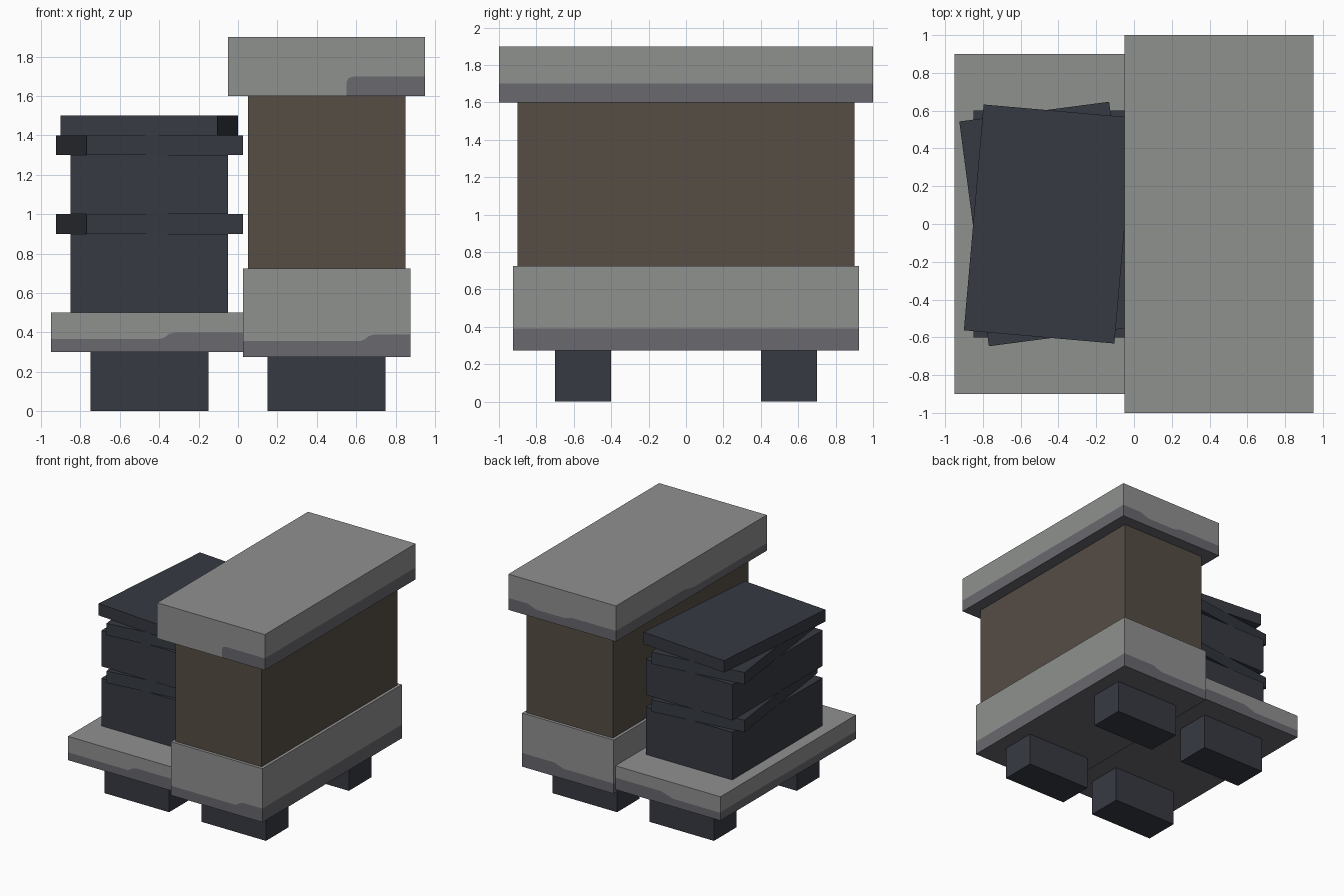
import bpy, bmesh, math

if "Cube" in bpy.data.objects:
    bpy.data.objects.remove(bpy.data.objects["Cube"])


def material(name, rgb):
    m = bpy.data.materials.new(name)
    m.diffuse_color = (*rgb, 1)
    m.use_nodes = True
    m.node_tree.nodes["Principled BSDF"].inputs["Base Color"].default_value = m.diffuse_color
    return m


GRAY = material("light gray", (0.275, 0.282, 0.275))
SHADE = material("slate gray", (0.138, 0.138, 0.158))
BROWN = material("dark brown", (0.093, 0.074, 0.060))
DARK = material("dark blue gray", (0.037, 0.042, 0.054))


def finish(name, bm, mats):
    bmesh.ops.recalc_face_normals(bm, faces=bm.faces)
    me = bpy.data.meshes.new(name)
    bm.to_mesh(me)
    bm.free()
    for m in mats:
        me.materials.append(m)
    ob = bpy.data.objects.new(name, me)
    bpy.context.collection.objects.link(ob)
    return ob


def box(name, x, y, z, mat, turn=0):
    """Plain box from ranges, turned about its own centre."""
    bm = bmesh.new()
    bmesh.ops.create_cube(bm, size=1)
    for v in bm.verts:
        v.co = [c * (r[1] - r[0]) for c, r in zip(v.co, (x, y, z))]
    ob = finish(name, bm, [mat])
    ob.location = [sum(r) / 2 for r in (x, y, z)]
    ob.rotation_euler.z = math.radians(turn)
    return ob


def banded_slab(name, x, y, z, bands):
    """Slab with a stepped band along the foot of each side.
    bands: front, right, back, left outlines as (fraction along, height)."""
    bm = bmesh.new()
    corners = [(x[0], y[0]), (x[1], y[0]), (x[1], y[1]), (x[0], y[1])]
    height = z[1] - z[0]

    def face(points, index):
        f = bm.faces.new([bm.verts.new(p) for p in points])
        f.material_index = index

    for i, band in enumerate(bands):
        a, b = corners[i], corners[(i + 1) % 4]

        def at(u, h):
            return (a[0] + (b[0] - a[0]) * u, a[1] + (b[1] - a[1]) * u, z[0] + h)

        line = [at(*p) for p in band]
        starts_late = band[0][0] > 0
        face(([] if starts_late else [at(0, 0)]) + [at(1, 0)] + line[::-1], 1)
        face(([at(0, 0)] if starts_late else []) + line
             + [at(1, height), at(0, height)], 0)
    face([(*c, z[1]) for c in corners], 0)
    face([(*c, z[0]) for c in corners[::-1]], 1)
    bmesh.ops.remove_doubles(bm, verts=bm.verts, dist=1e-5)
    return finish(name, bm, [GRAY, SHADE])


def level(h):
    return [(0, h), (1, h)]


# Feet
for side, (x, top) in {"left": ((-0.75, -0.15), 0.30),
                       "right": ((0.15, 0.75), 0.275)}.items():
    box(f"{side}_front_foot", x, (-0.7, -0.4), (0, top), DARK)
    box(f"{side}_back_foot", x, (0.4, 0.7), (0, top), DARK)

# Low slab under the stack
banded_slab("stack_slab", (-0.95, 0.05), (-0.9, 0.9), (0.3, 0.5), [
    [(0, .065), (.55, .065), (.58, .075), (.60, .092), (.64, .1), (1, .1)],
    level(.1),
    [(0, .1), (.45, .1), (.56, .065), (1, .065)],
    [(0, .07), (.4, .07), (.48, .065), (1, .065)]])

# Tall cabinet: base, body and lid
banded_slab("cabinet_base", (0.025, 0.875), (-0.925, 0.925), (0.275, 0.725), [
    [(0, .08), (.7, .08), (.73, .09), (.75, .105), (.79, .115), (1, .115)],
    level(.115),
    [(0, .115), (.35, .115), (.45, .085), (1, .085)],
    level(.08)])
box("cabinet_body", (0.05, 0.85), (-0.9, 0.9), (0.725, 1.6), BROWN)
banded_slab("cabinet_lid", (-0.05, 0.95), (-1, 1), (1.6, 1.9), [
    [(.6, 0), (.6, .07), (.61, .09), (.64, .1), (1, .1)],
    level(.1),
    [(0, .1), (.18, .1), (.26, .07), (.52, .07), (.6, .09), (1, .09)],
    [(0, .09), (.45, .09), (.52, .065), (1, .065)]])

# Stack of crates, with thin trays turned on top
for name, z, turn in [("lower_crate", (0.5, 0.9), 0), ("lower_tray", (0.9, 1.0), 7.5),
                      ("upper_crate", (1.0, 1.3), 0), ("upper_tray", (1.3, 1.4), 7.5),
                      ("top_tray", (1.4, 1.5), -5)]:
    box(name, (-0.85, -0.05), (-0.6, 0.6), z, DARK, turn)
